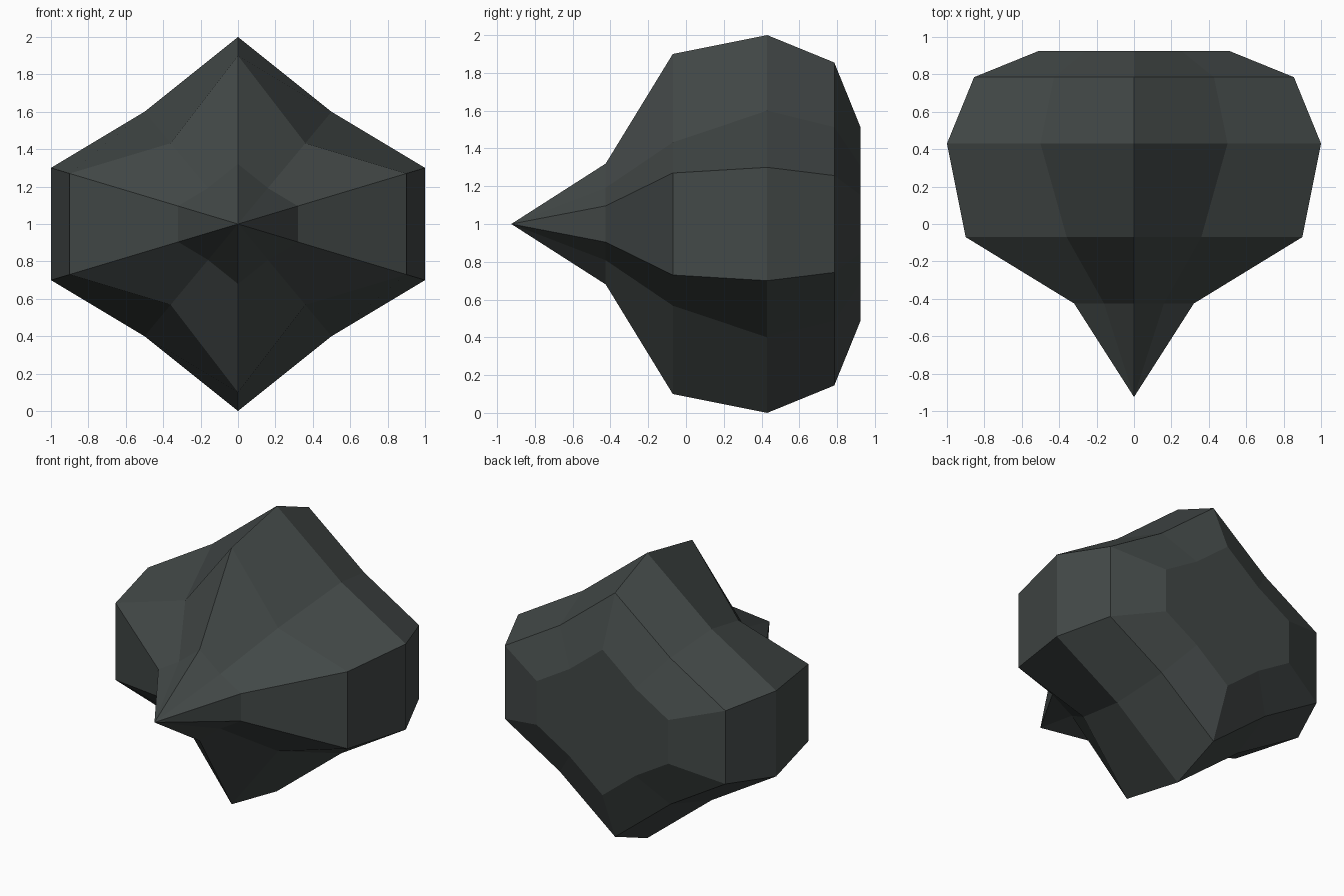
import bpy, bmesh

if "Cube" in bpy.data.objects:
    bpy.data.objects.remove(bpy.data.objects["Cube"])

stone = bpy.data.materials.new("dark slate grey")
stone.diffuse_color = (0.055, 0.065, 0.063, 1)
stone.use_nodes = True
stone.node_tree.nodes["Principled BSDF"].inputs["Base Color"].default_value = stone.diffuse_color

# Star-like cross-section in x/z; True marks the inward notch points
SECTION = [(0, 1, False), (0.5, 0.6, True), (1, 0.3, False), (1, -0.3, False),
           (0.5, -0.6, True), (0, -1, False), (-0.5, -0.6, True),
           (-1, -0.3, False), (-1, 0.3, False), (-0.5, 0.6, True)]

# Rings from front to back: y, scale, scale of the notch points
RINGS = [(-0.425, 0.32, 0.32), (-0.07, 0.9, 0.72), (0.43, 1.0, 1.0),
         (0.785, 0.855, 0.855), (0.925, 0.51, 0.51)]

bm = bmesh.new()
tip = bm.verts.new((0, -0.925, 1))
rings = []
for y, s, notch in RINGS:
    rings.append([bm.verts.new((x * (notch if n else s), y, 1 + z * (notch if n else s)))
                  for x, z, n in SECTION])

# Pointed front, lofted sides and flat back
count = len(SECTION)
for i in range(count):
    j = (i + 1) % count
    bm.faces.new((tip, rings[0][i], rings[0][j]))
    for a, b in zip(rings, rings[1:]):
        bm.faces.new((a[i], b[i], b[j], a[j]))
bm.faces.new(rings[-1])
bmesh.ops.recalc_face_normals(bm, faces=bm.faces)

mesh = bpy.data.meshes.new("faceted_rock")
bm.to_mesh(mesh)
bm.free()
mesh.materials.append(stone)
bpy.context.collection.objects.link(bpy.data.objects.new("faceted_rock", mesh))
